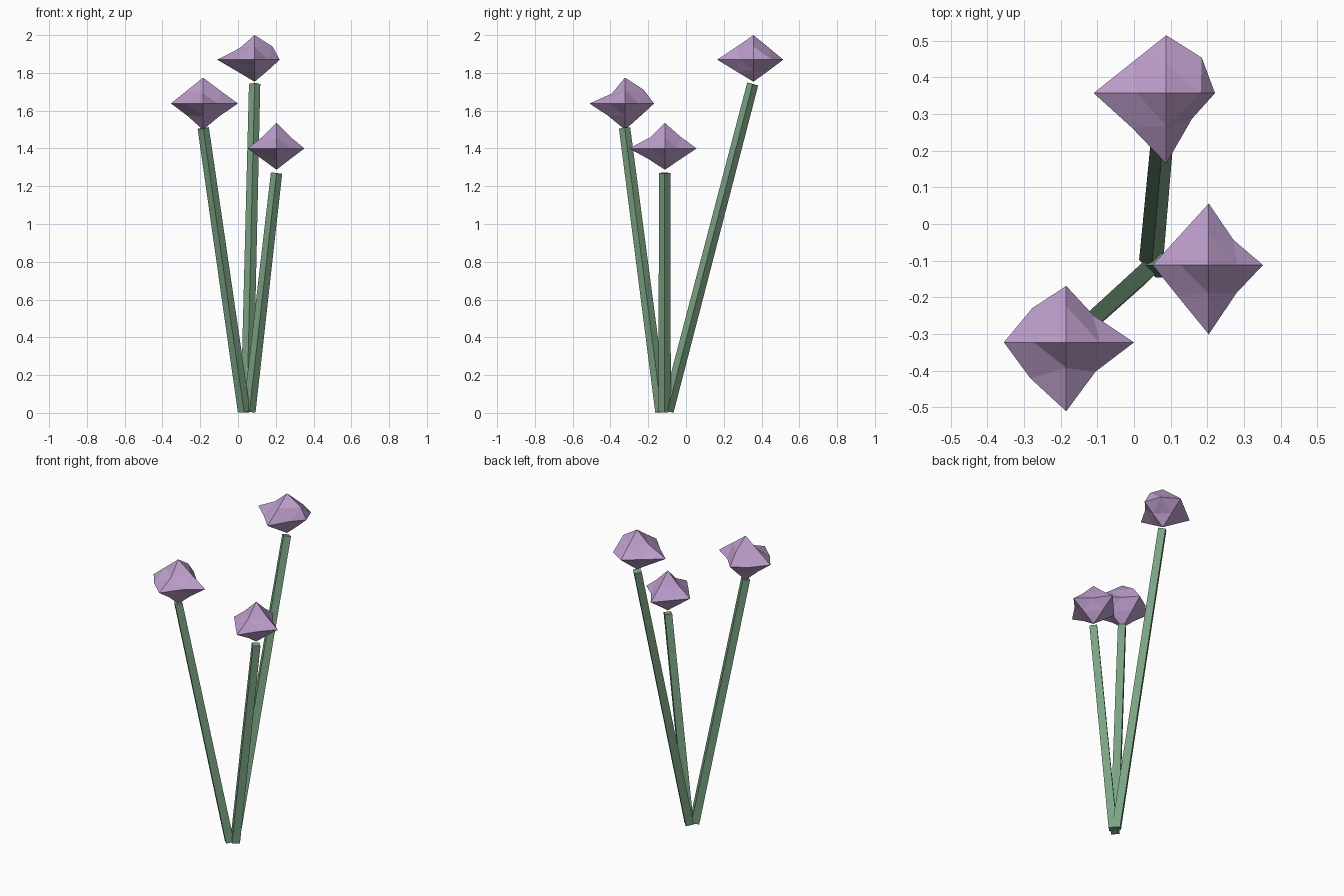
import bpy, bmesh
from math import cos, sin, pi
from mathutils import Vector

if "Cube" in bpy.data.objects:
    bpy.data.objects.remove(bpy.data.objects["Cube"])


def material(name, rgb):
    m = bpy.data.materials.new(name)
    m.diffuse_color = (*rgb, 1)
    m.use_nodes = True
    m.node_tree.nodes["Principled BSDF"].inputs["Base Color"].default_value = m.diffuse_color
    return m


GREEN = material("stem_green", (0.20, 0.37, 0.23))
LILAC = material("petal_lilac", (0.51, 0.34, 0.60))


def finish(bm, name, mat):
    bmesh.ops.recalc_face_normals(bm, faces=bm.faces)
    me = bpy.data.meshes.new(name)
    bm.to_mesh(me)
    bm.free()
    me.materials.append(mat)
    bpy.context.collection.objects.link(bpy.data.objects.new(name, me))


def stem(name, base, top, r0=0.033, r1=0.030):
    """Four-sided tapered stick, ends square to its axis."""
    base, top = Vector(base), Vector(top)
    turn = Vector((0, 0, 1)).rotation_difference(top - base)
    bm = bmesh.new()
    rings = [[bm.verts.new(p + turn @ Vector((r * cos(i * pi / 2), r * sin(i * pi / 2), 0)))
              for i in range(4)] for p, r in ((base, r0), (top, r1))]
    for i in range(4):
        j = (i + 1) % 4
        bm.faces.new((rings[0][i], rings[0][j], rings[1][j], rings[1][i]))
    bm.faces.new(rings[0])
    bm.faces.new(rings[1])
    finish(bm, name, GREEN)


def flower(name, centre, tips, mids):
    """Uneven octahedron split once: 6 tips (+x -x +y -y +z -z), 12 edge points
    for the planes xy, xz, yz, each in sign order ++ +- -+ --."""
    bm = bmesh.new()
    c = Vector(centre)
    squash = (1, 1, 0.75)
    signs = (1, -1)
    tip, mid = {}, {}
    for a in range(3):
        for k, s in enumerate(signs):
            v = Vector()
            v[a] = s * tips[a * 2 + k]
            tip[a, s] = bm.verts.new(c + v)
    for p, (a, b) in enumerate(((0, 1), (0, 2), (1, 2))):
        for k, (s, t) in enumerate((s, t) for s in signs for t in signs):
            v = Vector()
            v[a] = s * mids[p][k] * squash[a]
            v[b] = t * mids[p][k] * squash[b]
            mid[a, s, b, t] = bm.verts.new(c + v)
    for sx in signs:
        for sy in signs:
            for sz in signs:
                x, y, z = tip[0, sx], tip[1, sy], tip[2, sz]
                xy, xz, yz = mid[0, sx, 1, sy], mid[0, sx, 2, sz], mid[1, sy, 2, sz]
                for f in ((x, xy, xz), (y, yz, xy), (z, xz, yz), (xy, yz, xz)):
                    bm.faces.new(f)
    finish(bm, name, LILAC)


# Stems fan out from one spot
stem("left_stem", (0.032, -0.130, 0.006), (-0.184, -0.325, 1.508))
stem("tall_stem", (0.047, -0.098, 0.009), (0.088, 0.353, 1.741))
stem("short_stem", (0.060, -0.113, 0.005), (0.204, -0.113, 1.270))

# Faceted flower heads
flower("left_flower", (-0.185, -0.323, 1.638),
       (0.185, 0.170, 0.154, 0.188, 0.137, 0.139),
       ((0.074, 0.080, 0.093, 0.098), (0.091, 0.088, 0.088, 0.085),
        (0.098, 0.085, 0.070, 0.088)))
flower("tall_flower", (0.088, 0.357, 1.870),
       (0.133, 0.198, 0.158, 0.192, 0.130, 0.117),
       ((0.097, 0.070, 0.088, 0.094), (0.094, 0.073, 0.080, 0.087),
        (0.083, 0.079, 0.090, 0.086)))
flower("short_flower", (0.204, -0.112, 1.400),
       (0.148, 0.153, 0.168, 0.189, 0.135, 0.113),
       ((0.068, 0.076, 0.080, 0.085), (0.077, 0.074, 0.078, 0.076),
        (0.083, 0.079, 0.078, 0.080)))
